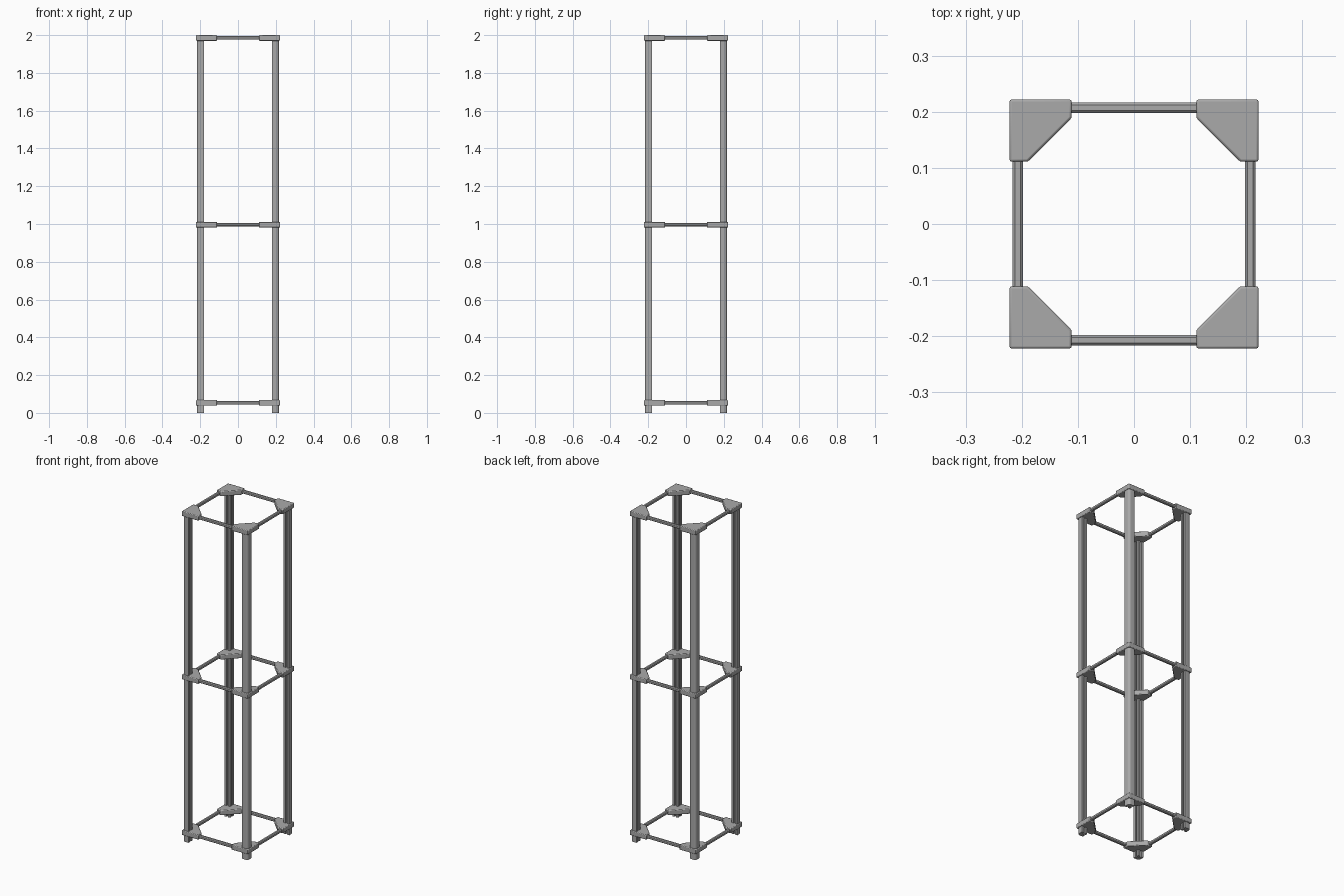
import bpy, math
from mathutils import Matrix

cube = bpy.data.objects.get("Cube")
if cube:
    bpy.data.objects.remove(cube, do_unlink=True)

grey = bpy.data.materials.new("metal grey")
grey.use_nodes = True
grey.diffuse_color = (0.4, 0.4, 0.4, 1)
grey.node_tree.nodes["Principled BSDF"].inputs["Base Color"].default_value = (0.4, 0.4, 0.4, 1)


def extrude(name, outline, low, high, matrix=Matrix(), bevel=0):
    """Prism from a counter-clockwise outline, placed by a matrix."""
    n = len(outline)
    verts = [(x, y, z) for z in (low, high) for x, y in outline]
    faces = [list(range(n))[::-1], list(range(n, 2 * n))]
    faces += [(i, (i + 1) % n, (i + 1) % n + n, i + n) for i in range(n)]
    mesh = bpy.data.meshes.new(name)
    mesh.from_pydata(verts, [], faces)
    mesh.transform(matrix)
    mesh.materials.append(grey)
    ob = bpy.data.objects.new(name, mesh)
    bpy.context.collection.objects.link(ob)
    if bevel:
        mod = ob.modifiers.new("rounded edges", "BEVEL")
        mod.width = bevel
        mod.segments = 2
    bpy.ops.object.select_all(action="DESELECT")
    ob.select_set(True)
    bpy.context.view_layer.objects.active = ob
    bpy.ops.object.shade_smooth_by_angle(angle=math.radians(35))
    return ob


# Post section: rounded outer corner, slots on the two inner faces
a, b, r = 0.18, 0.217, 0.014
mid, half, depth = (a + b) / 2, 0.005, 0.012
post = [(a, a), (mid - half, a), (mid - half, a + depth), (mid + half, a + depth),
        (mid + half, a), (b, a)]
for i in range(6):
    t = math.radians(18 * i)
    post.append((b - r + r * math.cos(t), b - r + r * math.sin(t)))
post += [(a, b), (a, mid + half), (a + depth, mid + half),
         (a + depth, mid - half), (a, mid - half)]

# Corner bracket with a diagonal inner edge
out, end, lip = 0.222, 0.111, 0.189
bracket = [(out, end), (out, out), (end, out), (end, lip), (lip, end)]

# Square rail section with chamfered edges
h, c = 0.0095, 0.005
rail = [(h, -c), (h, c), (c, h), (-c, h), (-h, c), (-h, -c), (-c, -h), (c, -h)]

levels = {"bottom": 0.053, "middle": 0.996, "top": 1.985}
corners = ["back_left", "back_right", "front_right", "front_left"]
sides = ["left", "back", "right", "front"]

for k in range(4):
    turn = Matrix.Rotation(k * math.pi / 2, 4, "Z")
    extrude("post_" + corners[k], post, 0, 1.98, turn)
    for level, z in levels.items():
        extrude(f"{level}_bracket_{corners[k]}", bracket, z - 0.015, z + 0.015, turn, 0.004)
        place = turn @ Matrix.Translation((0.207, 0, z)) @ Matrix.Rotation(math.pi / 2, 4, "X")
        extrude(f"{level}_rail_{sides[k]}", rail, -0.125, 0.125, place)
